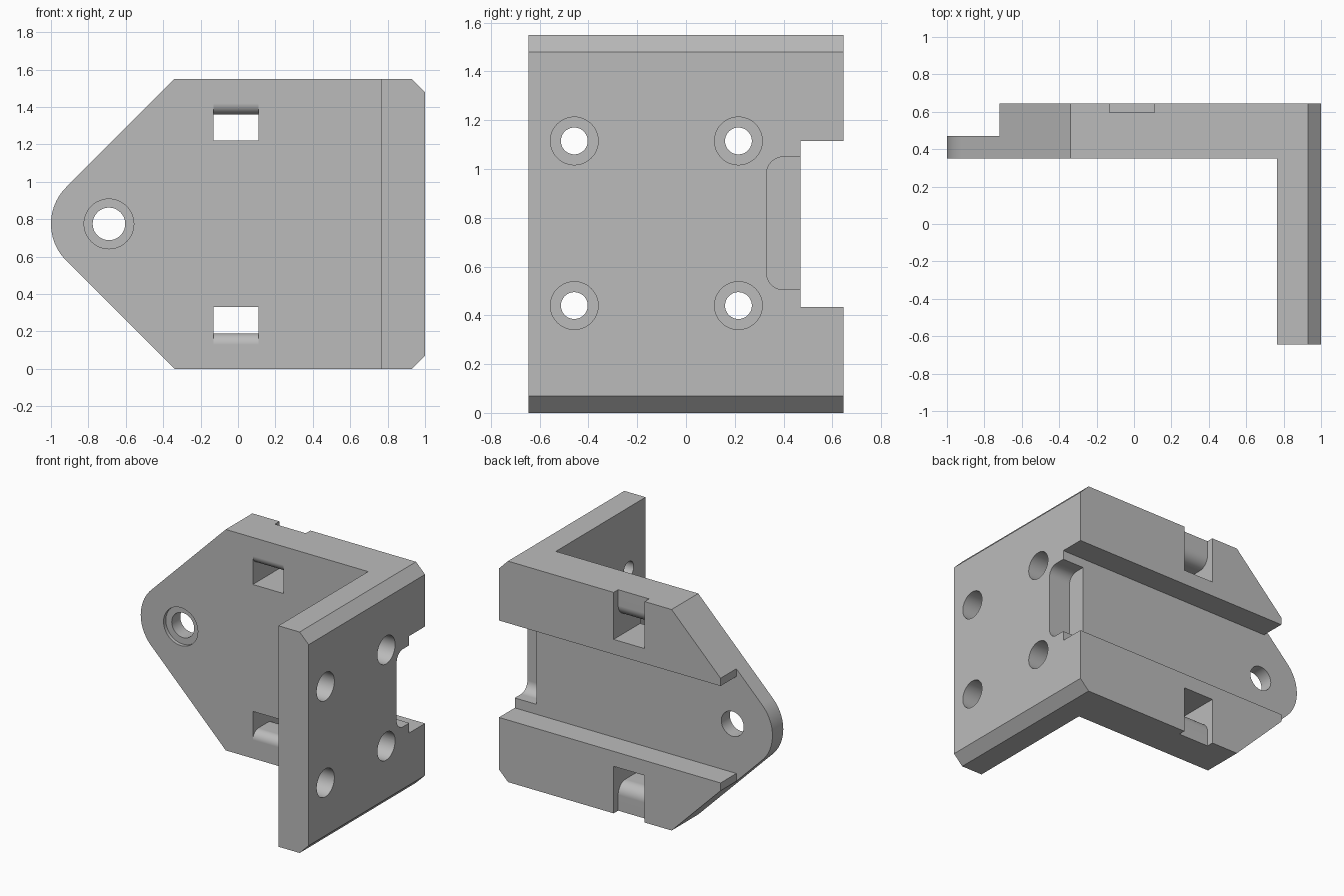
import bpy, bmesh
from math import sin, cos, radians

cube = bpy.data.objects.get("Cube")
if cube:
    bpy.data.objects.remove(cube, do_unlink=True)

H = 1.55          # overall height
MID = H / 2

grey = bpy.data.materials.new("light grey")
grey.use_nodes = True
colour = (0.5, 0.5, 0.5, 1)
grey.diffuse_color = colour
grey.node_tree.nodes["Principled BSDF"].inputs["Base Color"].default_value = colour


def arc(u, v, r, start, end, steps=10):
    angles = [radians(start + (end - start) * i / steps) for i in range(steps + 1)]
    return [(u + r * cos(a), v + r * sin(a)) for a in angles]


def circle(u, v, r):
    return arc(u, v, r, 0, 360, 48)[:-1]


def rect(u0, u1, v0, v1):
    return [(u0, v0), (u1, v0), (u1, v1), (u0, v1)]


def prism(name, profile, axis, lo, hi):
    """Extrude a profile: (x, z) along Y, or (y, z) along X."""
    place = (lambda u, v, d: (u, d, v)) if axis == "Y" else (lambda u, v, d: (d, u, v))
    bm = bmesh.new()
    near, far = ([bm.verts.new(place(u, v, d)) for u, v in profile] for d in (lo, hi))
    bm.faces.new(near)
    bm.faces.new(far)
    n = len(profile)
    for i in range(n):
        j = (i + 1) % n
        bm.faces.new((near[i], near[j], far[j], far[i]))
    bmesh.ops.recalc_face_normals(bm, faces=bm.faces)
    mesh = bpy.data.meshes.new(name)
    bm.to_mesh(mesh)
    bm.free()
    mesh.materials.append(grey)
    ob = bpy.data.objects.new(name, mesh)
    bpy.context.collection.objects.link(ob)
    return ob


# Body outline with chamfered outer edge and rounded nose
outline = [(-0.34, 0), (0.93, 0), (1, 0.07), (1, H - 0.07), (0.93, H), (-0.34, H)]
outline += arc(-0.724, MID, 0.276, 135, 225, 24)
bracket = prism("angle_bracket", outline, "Y", -0.645, 0.645)


def cut(name, profile, axis, lo, hi):
    cutter = prism(name, profile, axis, lo, hi)
    cutter.hide_render = True
    mod = bracket.modifiers.new(name, "BOOLEAN")
    mod.operation = "DIFFERENCE"
    mod.solver = "EXACT"
    mod.object = cutter
    bpy.context.view_layer.objects.active = bracket
    bpy.ops.object.modifier_apply(modifier=name)
    bpy.data.objects.remove(cutter, do_unlink=True)


# Open inside of the L, leaving mounting plate and side flange
cut("inside_space", rect(-2, 0.765, -1, 3), "Y", -1, 0.35)

# Rear channel and the clearance around the nose
cut("rear_channel", rect(-2, 2, 0.435, 1.115), "Y", 0.47, 1)
cut("nose_clearance", rect(-2, -0.72, -1, 3), "Y", 0.47, 1)

# Tie slots with rounded bridges, mirrored top and bottom
slot = [(0.2, 1.22), (0.8, 1.22), (0.8, 1.7), (0.595, 1.7)]
slot += arc(0.515, 1.44, 0.08, 0, -90)
slot += arc(0.41, 1.42, 0.06, -90, -180)
slot += [(0.35, 1.425), (0.2, 1.425)]
slot = [p for i, p in enumerate(slot) if p != (0.35, 1.425)]
slot[-1] = (0.2, 1.42)
cut("upper_slot", slot, "X", -0.13, 0.11)
cut("lower_slot", [(y, H - z) for y, z in slot], "X", -0.13, 0.11)

# Nose hole with shallow counterbore
cut("nose_hole", circle(-0.69, MID, 0.087), "Y", 0, 1)
cut("nose_counterbore", circle(-0.69, MID, 0.133), "Y", 0, 0.375)

# Four counterbored flange holes
for y in (-0.458, 0.215):
    for z in (0.44, 1.115):
        cut("flange_hole", circle(y, z, 0.055), "X", 0.5, 1.5)
        cut("flange_counterbore", circle(y, z, 0.098), "X", 0.86, 1.5)

# Rounded recess in the outer face, open to the channel
recess = [(0.55, 0.505), (0.55, 1.05)]
recess += arc(0.4, 0.98, 0.07, 90, 180) + arc(0.4, 0.575, 0.07, 180, 270)
cut("side_recess", recess, "X", 0.83, 1.5)

# Smooth the curves and keep the flats flat
bpy.ops.object.select_all(action="DESELECT")
bracket.select_set(True)
bpy.context.view_layer.objects.active = bracket
bpy.ops.object.shade_smooth_by_angle(angle=radians(30))
weighted = bracket.modifiers.new("flat_faces", "WEIGHTED_NORMAL")
weighted.keep_sharp = True
